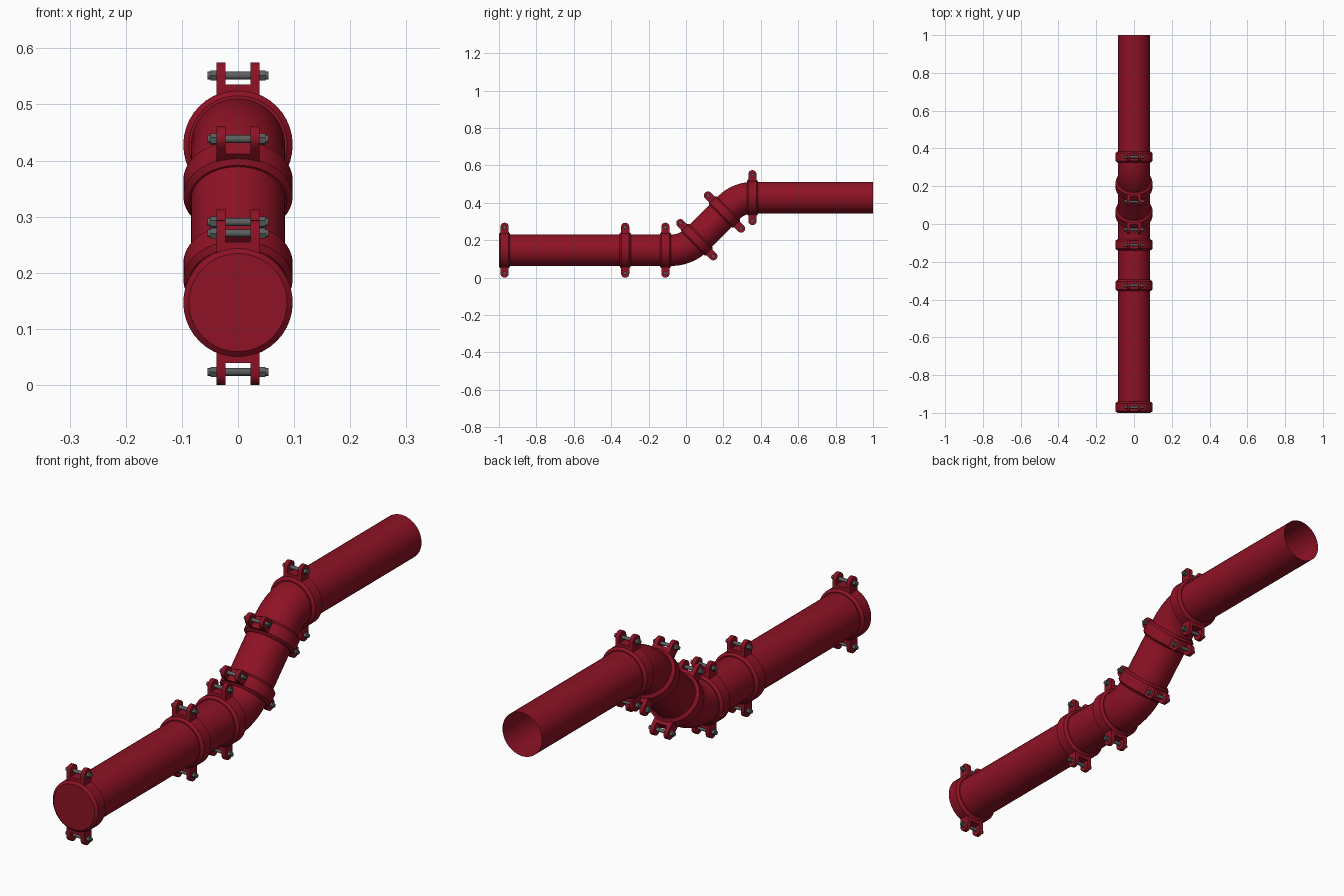
import bpy, bmesh, math
from mathutils import Vector, Matrix

if "Cube" in bpy.data.objects:
    bpy.data.objects.remove(bpy.data.objects["Cube"])

R = 0.084            # pipe radius
ZL, ZU = 0.147, 0.428  # lower / upper axis heights
SIDES = 40


def material(name, rgb):
    m = bpy.data.materials.new(name)
    m.diffuse_color = (*rgb, 1)
    m.use_nodes = True
    m.node_tree.nodes["Principled BSDF"].inputs["Base Color"].default_value = m.diffuse_color
    return m


RED = material("red paint", (0.27, 0.006, 0.018))
STEEL = material("grey steel", (0.11, 0.115, 0.115))


def finish(bm, name, mat, loc=(0, 0, 0), tilt=0.0):
    me = bpy.data.meshes.new(name)
    bm.to_mesh(me)
    bm.free()
    me.materials.append(mat)
    ob = bpy.data.objects.new(name, me)
    bpy.context.collection.objects.link(ob)
    ob.location = loc
    ob.rotation_euler.x = tilt
    bpy.ops.object.select_all(action='DESELECT')
    ob.select_set(True)
    bpy.context.view_layer.objects.active = ob
    bpy.ops.object.shade_smooth_by_angle(angle=math.radians(30))
    return ob


def tube(name, stations):
    """Open tube through (y, z, tilt) stations."""
    bm = bmesh.new()
    rings = []
    for y, z, t in stations:
        ring = []
        for i in range(SIDES):
            a = math.tau * i / SIDES
            u = R * math.sin(a)
            ring.append(bm.verts.new((R * math.cos(a), y - u * math.sin(t), z + u * math.cos(t))))
        rings.append(ring)
    for a, b in zip(rings, rings[1:]):
        for i in range(SIDES):
            j = (i + 1) % SIDES
            bm.faces.new((a[i], b[i], b[j], a[j]))
    bmesh.ops.recalc_face_normals(bm, faces=bm.faces)
    return finish(bm, name, RED)


def cylinder(bm, radius, x0, x1, z, seg):
    m = Matrix.Translation(((x0 + x1) / 2, 0, z)) @ Matrix.Rotation(math.pi / 2, 4, 'Y')
    bmesh.ops.create_cone(bm, cap_ends=True, segments=seg, radius1=radius, radius2=radius,
                          depth=x1 - x0, matrix=m)


def prism(bm, outline, x0, x1):
    """Extrude a (y, z) outline along x."""
    a = [bm.verts.new((x0, y, z)) for y, z in outline]
    b = [bm.verts.new((x1, y, z)) for y, z in outline]
    n = len(a)
    bm.faces.new(a)
    bm.faces.new(b[::-1])
    for i in range(n):
        bm.faces.new((a[i], b[i], b[(i + 1) % n], a[(i + 1) % n]))


def coupling(name, y, z, tilt=0.0):
    # clamp ring, chamfered on both rims
    profile = [(-.03, .08), (-.03, .0875), (-.021, .0975), (.021, .0975), (.03, .0875), (.03, .08)]
    bm = bmesh.new()
    verts = [bm.verts.new((0, py, pr)) for py, pr in profile]
    edges = [bm.edges.new(p) for p in zip(verts, verts[1:])]
    bmesh.ops.spin(bm, geom=verts + edges, cent=(0, 0, 0), axis=(0, 1, 0), angle=math.tau,
                   steps=SIDES, use_merge=True)
    bmesh.ops.remove_doubles(bm, verts=bm.verts, dist=1e-5)
    # rounded lug pairs above and below, each on a base block
    w = 0.022
    arc = [(w * math.cos(math.pi * i / 10), 0.125 + w * math.sin(math.pi * i / 10)) for i in range(11)]
    for s in (1, -1):
        lug = [(py, s * pz) for py, pz in [(w, .085)] + arc + [(-w, .085)]]
        base = [(w, s * .085), (w, s * .108), (-w, s * .108), (-w, s * .085)]
        prism(bm, lug, -.038, -.022)
        prism(bm, lug, .022, .038)
        prism(bm, base, -.023, .023)
    bmesh.ops.recalc_face_normals(bm, faces=bm.faces)
    finish(bm, name, RED, (0, y, z), tilt)
    # bolts with hexagonal head and nut
    bm = bmesh.new()
    for s in (1, -1):
        cylinder(bm, .007, -.054, .054, s * .1235, 16)
        cylinder(bm, .0105, -.049, -.038, s * .1235, 6)
        cylinder(bm, .0105, .038, .049, s * .1235, 6)
    finish(bm, name + "_bolts", STEEL, (0, y, z), tilt)


def bend(y, z, radius, t0, t1, n=14):
    """Arc stations from tilt t0 to t1, starting at (y, z)."""
    s = 1 if t1 > t0 else -1
    cy, cz = y - s * radius * math.sin(t0), z + s * radius * math.cos(t0)
    return [(cy + s * radius * math.sin(t), cz - s * radius * math.cos(t), t)
            for t in (t0 + (t1 - t0) * i / n for i in range(n + 1))]


Q = math.pi / 4
P1, P2 = 0.002, 0.002 + ZU - ZL      # corners of the axis path
lower = bend(P1 - 0.08, ZL, 0.08 / math.tan(Q / 2), 0, Q)
T = 0.075
d = T * math.cos(Q)
upper = bend(P2 - d, ZU - d, T / math.tan(Q / 2), Q, 0)

# straight pipes, elbows and the sloping middle pipe
tube("lower_pipe", [(-0.995, ZL, 0), (-0.325, ZL, 0)])
tube("short_pipe", [(-0.325, ZL, 0), (-0.11, ZL, 0)])
tube("lower_elbow", [(-0.11, ZL, 0)] + lower)
tube("sloping_pipe", [lower[-1], (0.206, 0.206 - P1 + ZL, Q)])
tube("upper_elbow", [(0.206, 0.206 - P1 + ZL, Q)] + upper)
tube("upper_pipe", [upper[-1], (1.0, ZU, 0)])

# clamps along the run
for i, y in enumerate((-0.97, -0.325, -0.11)):
    coupling(f"lower_coupling_{i + 1}", y, ZL)
for i, y in enumerate((0.058, 0.206)):
    coupling(f"sloping_coupling_{i + 1}", y, y - P1 + ZL, Q)
coupling("upper_coupling", 0.355, ZU)

# flat end cap closing the front
bm = bmesh.new()
bmesh.ops.create_cone(bm, cap_ends=True, segments=SIDES, radius1=.0872, radius2=.0872, depth=.01,
                      matrix=Matrix.Rotation(math.pi / 2, 4, 'X'))
finish(bm, "end_cap", RED, (0, -0.995, ZL))
